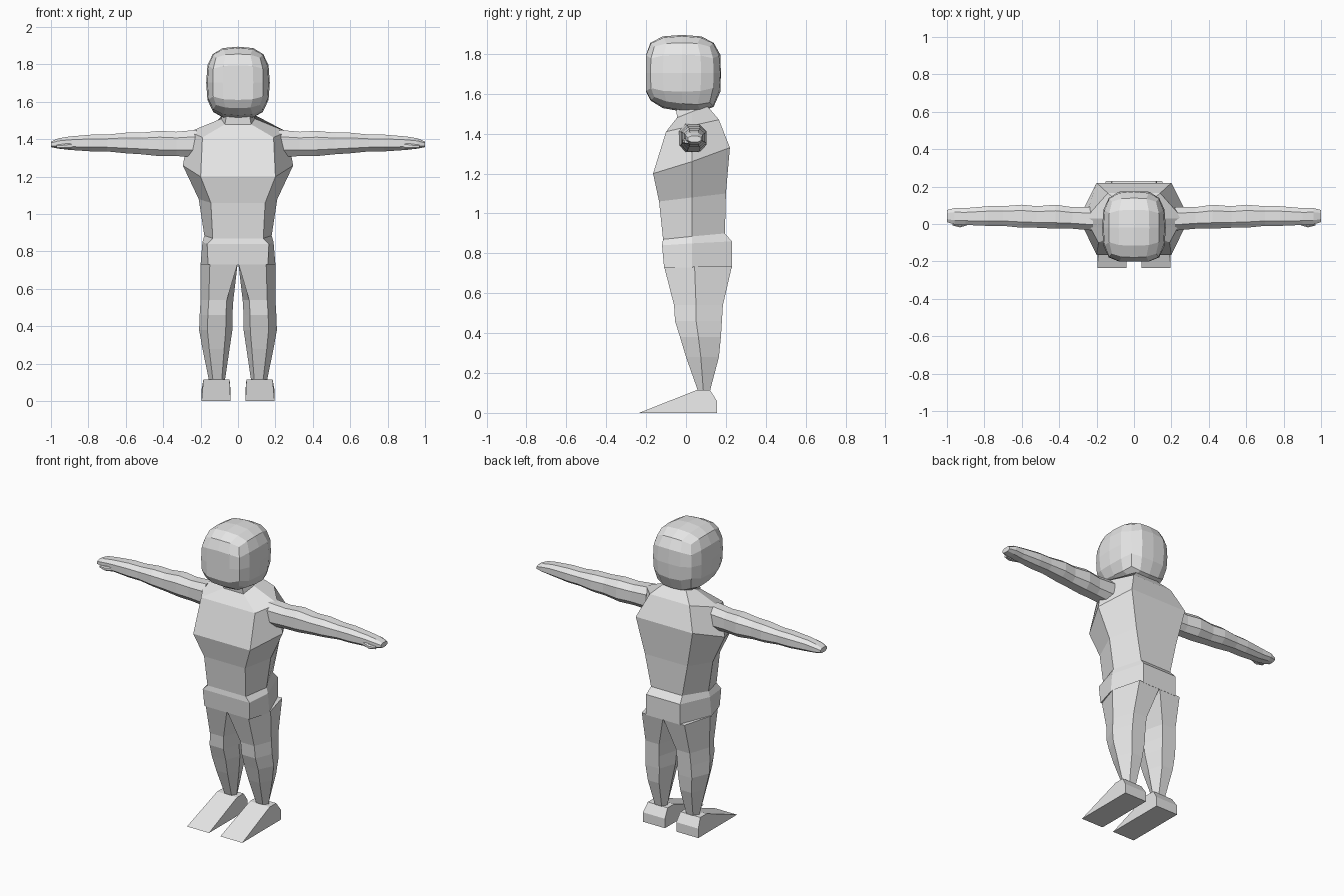
import bpy
import bmesh

cube = bpy.data.objects.get("Cube")
if cube:
    bpy.data.objects.remove(cube, do_unlink=True)

# Single plain material
grey = bpy.data.materials.new("light grey")
grey.use_nodes = True
COLOUR = (0.8, 0.8, 0.8, 1)
grey.diffuse_color = COLOUR
grey.node_tree.nodes["Principled BSDF"].inputs["Base Color"].default_value = COLOUR


def finish(name, bm, mirror=False):
    bmesh.ops.recalc_face_normals(bm, faces=bm.faces)
    mesh = bpy.data.meshes.new(name)
    bm.to_mesh(mesh)
    bm.free()
    mesh.materials.append(grey)
    obj = bpy.data.objects.new(name, mesh)
    bpy.context.collection.objects.link(obj)
    if mirror:
        obj.modifiers.new("Mirror", 'MIRROR').use_mirror_merge = False
    return obj


def loft(name, rings, mirror=False):
    """Skin a list of equal-length point rings and cap both ends."""
    bm = bmesh.new()
    loops = [[bm.verts.new(p) for p in ring] for ring in rings]
    count = len(loops[0])
    for a, b in zip(loops, loops[1:]):
        for i in range(count):
            j = (i + 1) % count
            bm.faces.new((a[i], a[j], b[j], b[i]))
    bm.faces.new(loops[0])
    bm.faces.new(loops[-1])
    return finish(name, bm, mirror)


def body_ring(front, side, back):
    half = [front, side, back]
    return half + [(-x, y, z) for x, y, z in reversed(half)]


# Torso with hips and neck: front corner, side corner, back corner of each level
loft("torso", [body_ring(*r) for r in (
    ((.16, -.11, .73), (.2, .03, .73), (.12, .23, .73)),
    ((.165, -.12, .84), (.19, .03, .85), (.12, .23, .86)),
    ((.135, -.115, .87), (.18, .03, .885), (.11, .195, .9)),
    ((.145, -.135, 1.06), (.21, .03, 1.08), (.15, .2, 1.1)),
    ((.2, -.165, 1.2), (.295, .03, 1.26), (.2, .22, 1.33)),
    ((.19, -.1, 1.41), (.26, .03, 1.44), (.14, .165, 1.47)),
    ((.07, -.045, 1.48), (.09, .03, 1.51), (.07, .105, 1.54)),
    ((.06, -.05, 1.54), (.08, .02, 1.56), (.06, .08, 1.58)),
)])


# Legs: height, inner x, outer x, front y, back y
def leg_ring(z, inner, outer, front, back):
    width = outer - inner
    mid = front + (back - front) * .45
    near, far = inner + width * .2, outer - width * .25
    if z > .7:
        near = inner
    return [(near, front, z), (far, front, z), (outer, mid, z),
            (far, back, z), (near, back, z), (inner, mid, z)]


loft("legs", [leg_ring(*r) for r in (
    (.735, .002, .2, -.11, .23),
    (.54, .025, .2, -.06, .185),
    (.46, .03, .205, -.055, .18),
    (.38, .03, .208, -.03, .175),
    (.28, .045, .19, 0, .165),
    (.11, .07, .155, .06, .12),
)], True)


# Feet: wedge profile swept across x, narrowed at the ankle
def foot_side(x, top_x):
    return [(x, -.235, 0), (top_x, .055, .115), (top_x, .12, .115),
            (x, .155, .06), (x, .155, 0)]


loft("feet", [foot_side(.04, .045), foot_side(.195, .185)], True)


# Arms: x, low z, high z, front y, back y, with chamfered corners
def arm_ring(x, low, high, front, back):
    cy, cz = (front + back) / 2, (low + high) / 2
    ry, rz = (back - front) / 2, (high - low) / 2
    corners = ((1, .5), (.5, 1), (-.5, 1), (-1, .5),
               (-1, -.5), (-.5, -1), (.5, -1), (1, -.5))
    return [(x, cy + ry * a, cz + rz * b) for a, b in corners]


loft("arms", [arm_ring(*r) for r in (
    (.22, 1.305, 1.45, -.035, .09),
    (.33, 1.31, 1.44, -.025, .09),
    (.42, 1.31, 1.445, -.025, .103),
    (.52, 1.32, 1.435, -.02, .095),
    (.6, 1.325, 1.435, -.02, .103),
    (.7, 1.335, 1.425, -.01, .095),
    (.78, 1.335, 1.425, -.01, .095),
    (.9, 1.343, 1.415, -.005, .085),
    (.96, 1.35, 1.405, -.002, .085),
    (1, 1.358, 1.388, .01, .075),
)], True)

# Thumbs
loft("thumbs", [arm_ring(*r) for r in (
    (.87, 1.35, 1.385, 0, .03),
    (.93, 1.348, 1.375, -.018, .015),
    (.97, 1.352, 1.37, -.008, .015),
)], True)

# Head: gridded cube rounded into a soft box, flattened at the face
bm = bmesh.new()
bmesh.ops.create_cube(bm, size=2)
bmesh.ops.subdivide_edges(bm, edges=bm.edges[:], cuts=3, use_grid_fill=True)
for v in bm.verts:
    norm = sum(abs(c) ** 3 for c in v.co) ** (1 / 3)
    x, y, z = v.co / norm
    v.co = (x * .17, max(y * .2 - .02, -.2), z * .192 + 1.703)
    if z < -.5:
        v.co.z -= y * .02
for v in bm.verts:
    v.co.y = min(v.co.y, .175)
finish("head", bm)
